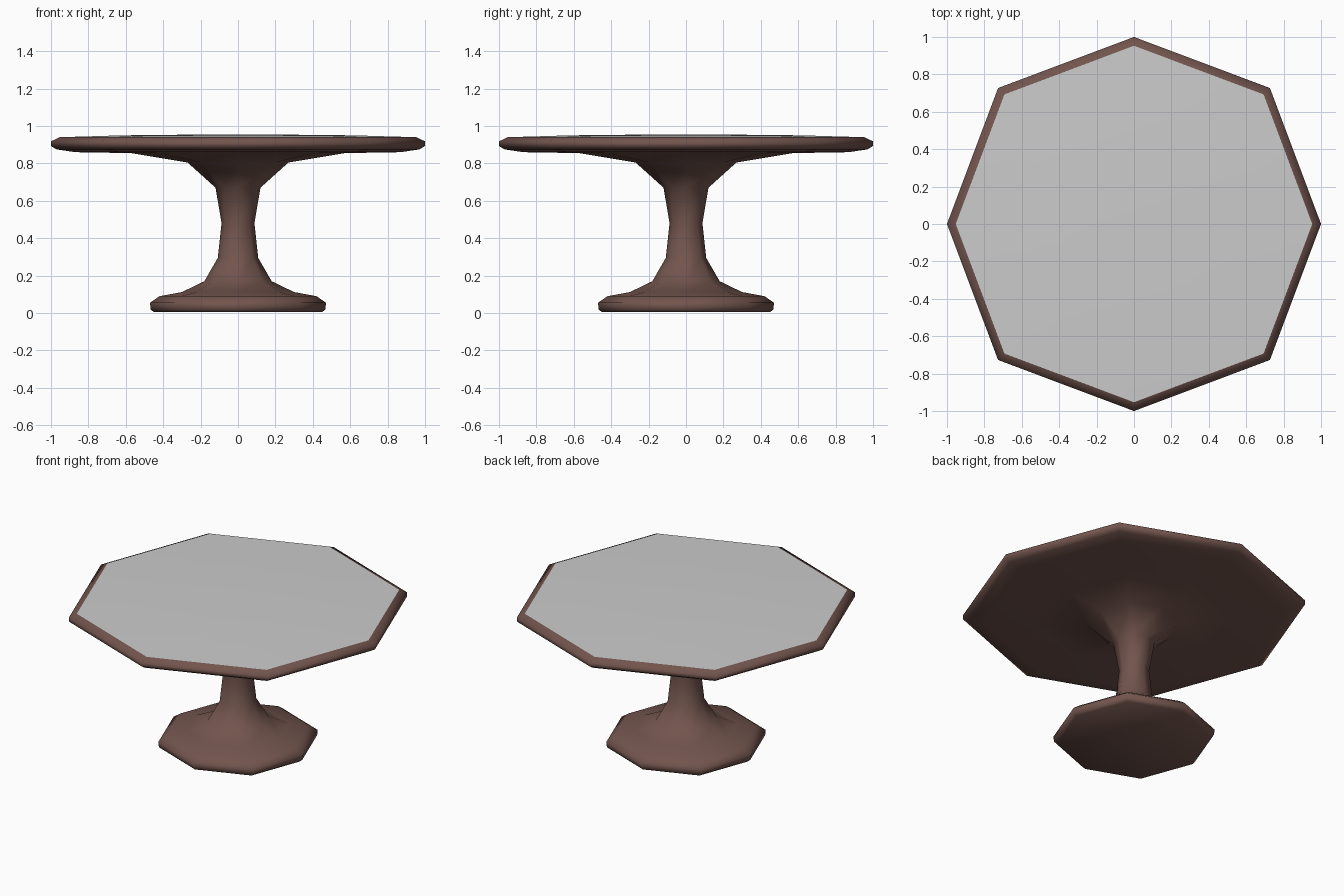
import bpy, bmesh, math

if "Cube" in bpy.data.objects:
    bpy.data.objects.remove(bpy.data.objects["Cube"])

SIDES = 8
DIAG = 1.028  # corners on the diagonals sit slightly further out


def lathe(name, profile, color=None):
    """Spin (radius, z) points into an eight-sided, smooth shaded surface."""
    bm = bmesh.new()
    rings = []
    for r, z in profile:
        if r == 0:
            rings.append([bm.verts.new((0, 0, z))] * SIDES)
            continue
        ring = []
        for i in range(SIDES):
            a = i * math.tau / SIDES
            k = r * (DIAG if i % 2 else 1)
            ring.append(bm.verts.new((k * math.cos(a), k * math.sin(a), z)))
        rings.append(ring)
    for lo, hi in zip(rings, rings[1:]):
        for i in range(SIDES):
            j = (i + 1) % SIDES
            corners = list(dict.fromkeys((lo[i], lo[j], hi[j], hi[i])))
            bm.faces.new(corners).smooth = True
    me = bpy.data.meshes.new(name)
    bm.to_mesh(me)
    bm.free()
    ob = bpy.data.objects.new(name, me)
    bpy.context.collection.objects.link(ob)
    if color:
        mat = bpy.data.materials.new(name + "_wood")
        mat.diffuse_color = color
        mat.use_nodes = True
        mat.node_tree.nodes["Principled BSDF"].inputs["Base Color"].default_value = mat.diffuse_color
        me.materials.append(mat)
    return ob


# Wooden foot, pedestal, underside and rim in one continuous profile
lathe("pedestal_and_rim", [
    (0, 0.005), (0.45, 0.005), (0.468, 0.02), (0.47, 0.055), (0.42, 0.09),
    (0.30, 0.112), (0.18, 0.17), (0.108, 0.295), (0.088, 0.48), (0.12, 0.67),
    (0.27, 0.805), (0.57, 0.855), (0.87, 0.86), (0.97, 0.875), (1.0, 0.893),
    (1.0, 0.918), (0.953, 0.94),
], (0.17, 0.09, 0.075, 1))

# Pale, very slightly domed table surface
lathe("table_surface", [(0.953, 0.94), (0.62, 0.95), (0.25, 0.954), (0, 0.954)])
